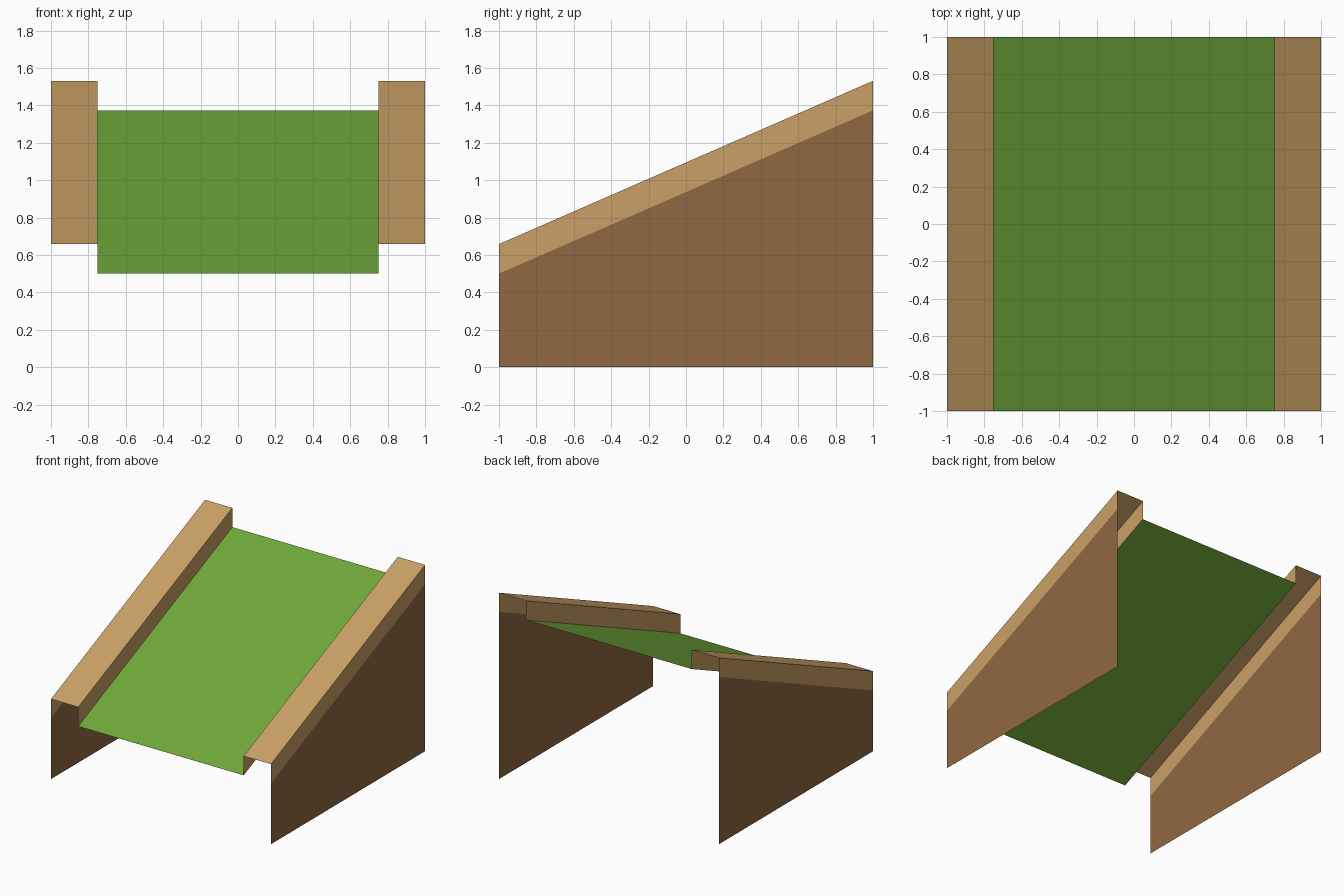
import bpy

if "Cube" in bpy.data.objects:
    bpy.data.objects.remove(bpy.data.objects["Cube"])


def material(name, rgb):
    """Flat material from an sRGB colour in 0-255."""
    def lin(c):
        c /= 255
        return c / 12.92 if c <= 0.04045 else ((c + 0.055) / 1.055) ** 2.4
    m = bpy.data.materials.new(name)
    m.diffuse_color = (*[lin(c) for c in rgb], 1)
    m.use_nodes = True
    m.node_tree.nodes["Principled BSDF"].inputs["Base Color"].default_value = m.diffuse_color
    return m


GRASS = material("grass green", (112, 168, 58))
TAN = material("light tan", (202, 160, 102))
BROWN = material("earth brown", (145, 104, 66))

RISE = 0.4365          # slope of the ramp along y
DECK, TOP = 0.5, 0.658  # heights at the front edge


def strip(name, mat, profile):
    """Sweep an open (x, z at front, slope) profile from front to back."""
    n = len(profile)
    verts = [(x, y, z + slope * (y + 1)) for y in (-1, 1) for x, z, slope in profile]
    faces = [(i, i + 1, n + i + 1, n + i) for i in range(n - 1)]
    mesh = bpy.data.meshes.new(name)
    mesh.from_pydata(verts, [], faces)
    mesh.materials.append(mat)
    obj = bpy.data.objects.new(name, mesh)
    bpy.context.collection.objects.link(obj)
    return obj


# Sloping grass deck between the curbs
strip("grass_deck", GRASS, [(-0.752, DECK, RISE), (0.752, DECK, RISE)])

for side, s in (("left", -1), ("right", 1)):
    # Open-ended curb: inner lip, top and outer band
    curb = [(0.752 * s, DECK, RISE), (0.752 * s, TOP, RISE),
            (s, TOP, RISE), (s, DECK, RISE)]
    # Side wall below the curb, down to the level base
    wall = [(s, DECK, RISE), (s, 0, 0)]
    if s < 0:  # reverse so the faces point outwards
        curb.reverse()
        wall.reverse()
    strip(side + "_curb", TAN, curb)
    strip(side + "_wall", BROWN, wall)
